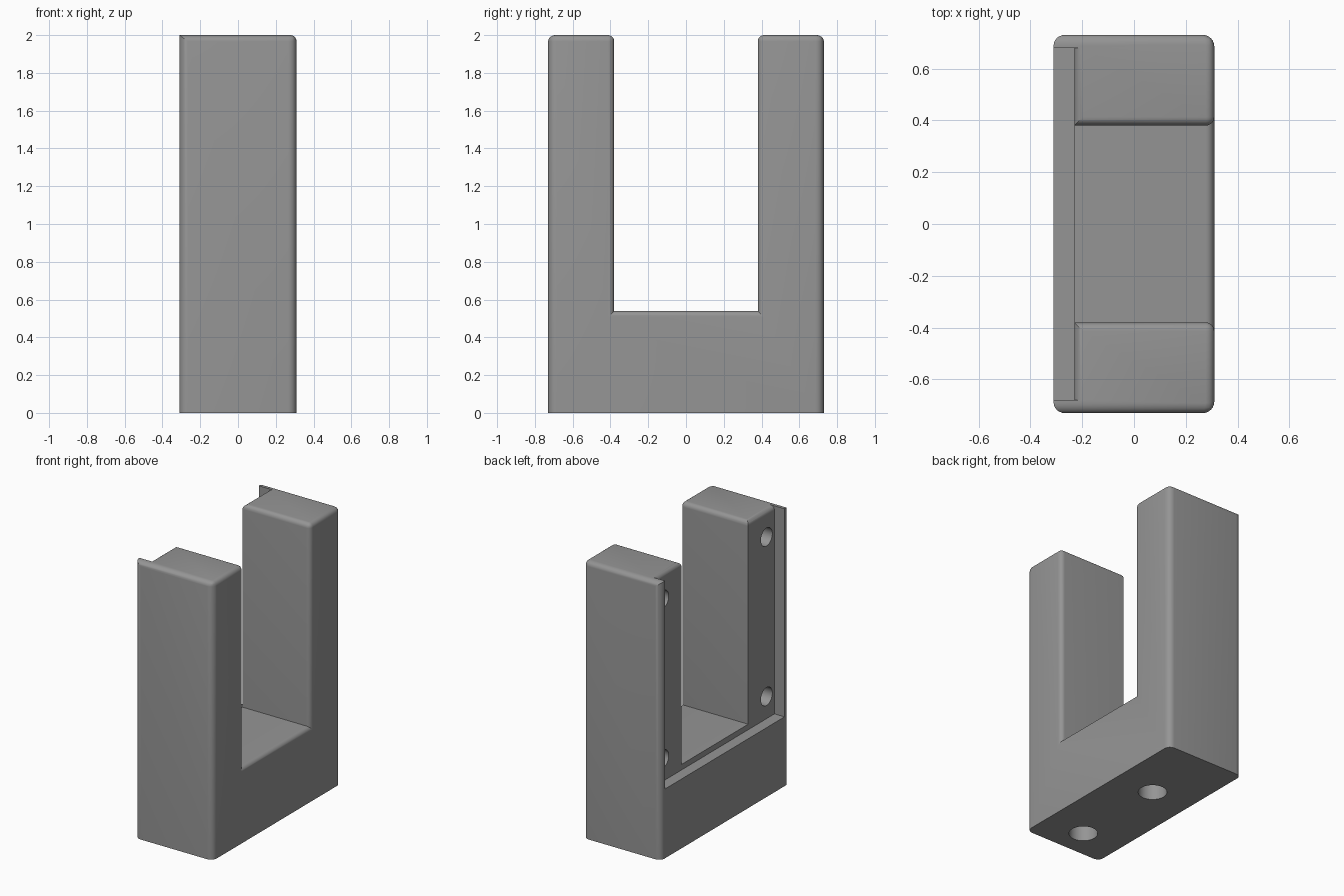
import bpy, bmesh, math
from mathutils import Matrix, Vector

if "Cube" in bpy.data.objects:
    bpy.data.objects.remove(bpy.data.objects["Cube"])

W, D, H = 0.31, 0.73, 2.0          # half width, half depth, height
SLOT, FLOOR = 0.38, 0.54           # slot half width and floor height
BACK, LEDGE, RIM = -0.23, 0.50, 0.68   # rear recess
R = 0.033                          # general edge rounding

gray = bpy.data.materials.new("plain gray")
gray.diffuse_color = (0.30, 0.30, 0.30, 1)
gray.use_nodes = True
gray.node_tree.nodes["Principled BSDF"].inputs["Base Color"].default_value = gray.diffuse_color


def prism(name, points, direction):
    """Extrude a closed planar outline along a direction."""
    bm = bmesh.new()
    face = bm.faces.new([bm.verts.new(p) for p in points])
    ext = bmesh.ops.extrude_face_region(bm, geom=[face])
    moved = [v for v in ext["geom"] if isinstance(v, bmesh.types.BMVert)]
    bmesh.ops.translate(bm, verts=moved, vec=Vector(direction))
    bmesh.ops.recalc_face_normals(bm, faces=bm.faces[:])
    mesh = bpy.data.meshes.new(name)
    bm.to_mesh(mesh)
    bm.free()
    obj = bpy.data.objects.new(name, mesh)
    bpy.context.collection.objects.link(obj)
    return obj


def hole(name, radius, start, end):
    """Round cutter between two points."""
    start, end = Vector(start), Vector(end)
    axis = end - start
    rot = axis.to_track_quat('Z', 'Y').to_matrix()
    ring = [start + rot @ Vector((radius * math.cos(a), radius * math.sin(a), 0))
            for a in (2 * math.pi * i / 40 for i in range(40))]
    return prism(name, ring, axis)


# U-shaped body
outline = [(-D, 0), (D, 0), (D, H), (SLOT, H), (SLOT, FLOOR),
           (-SLOT, FLOOR), (-SLOT, H), (-D, H)]
body = prism("bracket_body", [(-W, y, z) for y, z in outline], (2 * W, 0, 0))
body.data.materials.append(gray)

# Rounded edges: outer uprights, leg tops and the front of the slot
weights = body.data.attributes.new("bevel_weight_edge", 'FLOAT', 'EDGE')
for e in body.data.edges:
    a, b = (body.data.vertices[i].co for i in e.vertices)
    mid, run = (a + b) / 2, b - a
    upright = abs(run.z) > 0.1 and abs(mid.y) > D - 0.01
    top = mid.z > H - 0.01 and mid.x > -W + 0.01
    slot_front = mid.x > W - 0.01 and mid.z > 0.1
    if upright:
        weights.data[e.index].value = 1.0
    elif top or slot_front:
        weights.data[e.index].value = R / 0.045
bevel = body.modifiers.new("rounding", 'BEVEL')
bevel.limit_method = 'WEIGHT'
bevel.width = 0.045
bevel.segments = 6

# Rear recess cutter, flared at the top to round the legs' rear top edge
profile = [(-0.5, LEDGE), (BACK, LEDGE)]
for i in range(7):
    t = math.pi / 2 * i / 6
    profile.append((BACK + R * (1 - math.cos(t)), H - R + R * math.sin(t)))
profile += [(BACK + R, H + 0.2), (-0.5, H + 0.2)]
cutters = [prism("recess_cutter", [(x, -RIM, z) for x, z in profile], (0, 2 * RIM, 0))]

# Screw holes in the rear of both legs
for side in (-1, 1):
    for z in (0.66, 1.81):
        cutters.append(hole("leg_hole_cutter", 0.065,
                            (-0.28, side * 0.59, z), (0.05, side * 0.59, z)))
# Mounting holes in the underside
for y in (-0.52, 0.19):
    cutters.append(hole("base_hole_cutter", 0.095, (0, y, -0.1), (0, y, 0.35)))

for c in cutters:
    cut = body.modifiers.new("cut", 'BOOLEAN')
    cut.operation = 'DIFFERENCE'
    cut.solver = 'EXACT'
    cut.object = c

# Bake the cuts, drop the cutters, smooth the rounded parts
bpy.context.view_layer.objects.active = body
body.select_set(True)
for m in list(body.modifiers):
    bpy.ops.object.modifier_apply(modifier=m.name)
for c in cutters:
    bpy.data.objects.remove(c)
bpy.ops.object.shade_smooth_by_angle(angle=math.radians(30))
